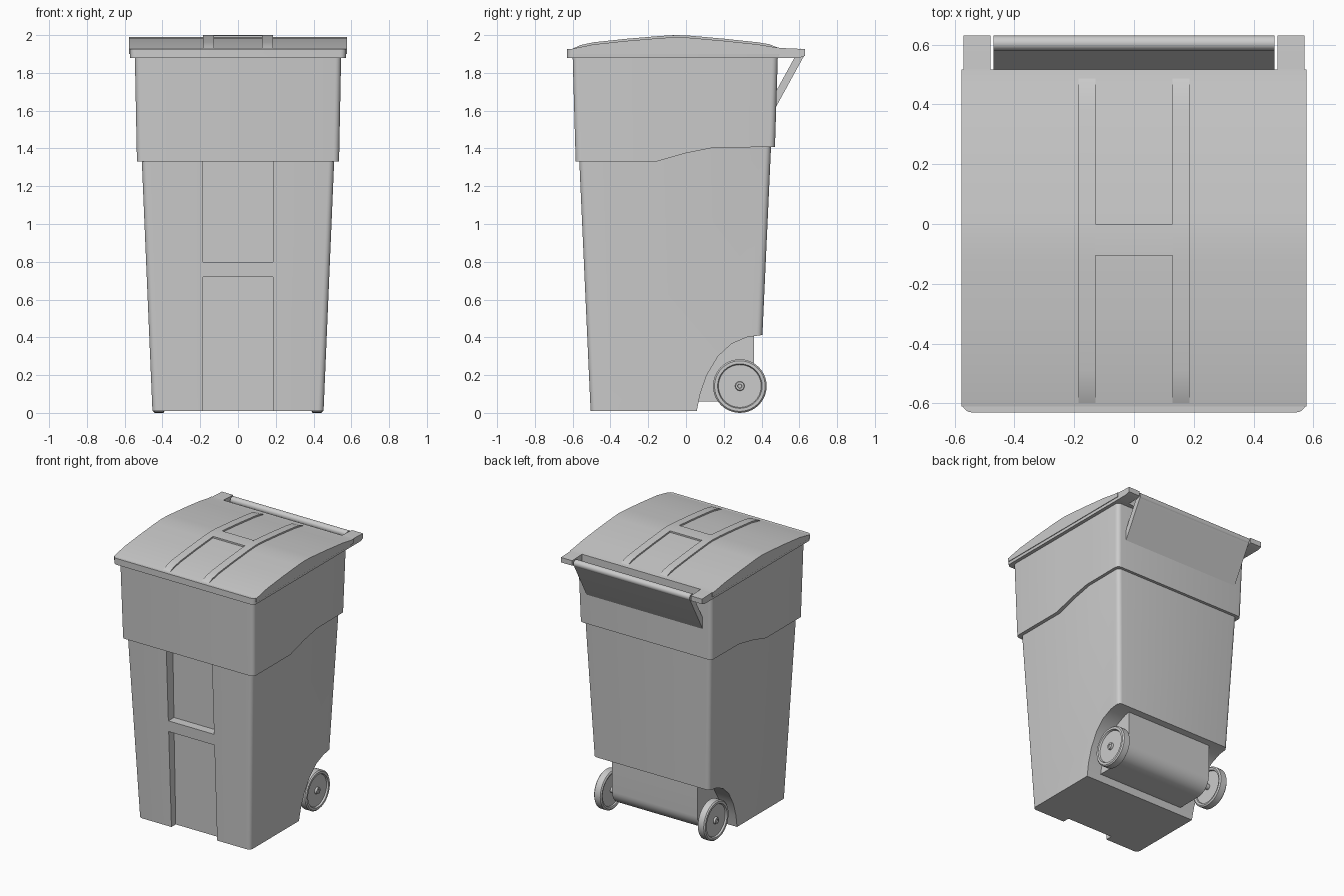
import bpy, bmesh, math

if "Cube" in bpy.data.objects:
    bpy.data.objects.remove(bpy.data.objects["Cube"])


def finish(name, bm, angle=35):
    bmesh.ops.recalc_face_normals(bm, faces=bm.faces[:])
    me = bpy.data.meshes.new(name)
    bm.to_mesh(me)
    bm.free()
    ob = bpy.data.objects.new(name, me)
    bpy.context.collection.objects.link(ob)
    smooth(ob, angle)
    return ob


def select(ob):
    bpy.ops.object.select_all(action='DESELECT')
    ob.select_set(True)
    bpy.context.view_layer.objects.active = ob


def smooth(ob, angle=35):
    select(ob)
    bpy.ops.object.shade_smooth_by_angle(angle=math.radians(angle))


def prism(name, pts, x0, x1, angle=25):
    """Extrude a (y, z) side profile from x0 to x1."""
    bm = bmesh.new()
    a = [bm.verts.new((x0, y, z)) for y, z in pts]
    b = [bm.verts.new((x1, y, z)) for y, z in pts]
    n = len(pts)
    for i in range(n):
        j = (i + 1) % n
        bm.faces.new((a[i], a[j], b[j], b[i]))
    bm.faces.new(a)
    bm.faces.new(b)
    return finish(name, bm, angle)


def ring(w, y0, y1, z, r=0.03, side_ys=()):
    """Rounded rectangle loop; z may be a function of y."""
    pts = []

    def corner(cx, cy, start):
        for k in range(6):
            t = math.radians(start + 18 * k)
            pts.append((cx + r * math.cos(t), cy + r * math.sin(t)))
    corner(w - r, y1 - r, 0)
    corner(r - w, y1 - r, 90)
    pts.extend((-w, y) for y in reversed(side_ys))
    corner(r - w, y0 + r, 180)
    corner(w - r, y0 + r, 270)
    pts.extend((w, y) for y in side_ys)
    return [(x, y, z(y) if callable(z) else z) for x, y in pts]


def loft(name, rings, cap_start=True):
    bm = bmesh.new()
    loops = [[bm.verts.new(p) for p in r] for r in rings]
    n = len(loops[0])
    for a, b in zip(loops, loops[1:]):
        for i in range(n):
            j = (i + 1) % n
            bm.faces.new((a[i], a[j], b[j], b[i]))
    if cap_start:
        bm.faces.new(loops[0])
    bm.faces.new(loops[-1])
    return finish(name, bm)


def lathe_x(name, profile, y, z, n=40):
    """Revolve (x, radius) points around an x-parallel axis, capping both ends."""
    rings = [[(x, y + r * math.cos(2 * math.pi * k / n), z + r * math.sin(2 * math.pi * k / n))
              for k in range(n)] for x, r in profile]
    return loft(name, rings)


def cut(ob, cutter):
    m = ob.modifiers.new("cut", 'BOOLEAN')
    m.operation = 'DIFFERENCE'
    m.solver = 'EXACT'
    m.object = cutter
    select(ob)
    bpy.ops.object.modifier_apply(modifier=m.name)
    bpy.data.objects.remove(cutter)


# Tapered lower body with front recesses and rear wheel well
body = loft("lower_body", [ring(0.453, -0.505, 0.386, 0.01), ring(0.515, -0.571, 0.453, 1.47)])
cut(body, prism("cutter_low", [(-0.7, -0.1), (-0.452, -0.1), (-0.475, 0.72), (-0.7, 0.72)], -0.185, 0.185))
cut(body, prism("cutter_high", [(-0.7, 0.80), (-0.476, 0.80), (-0.49, 1.38), (-0.7, 1.38)], -0.185, 0.185))
well = [(0.055, -0.1), (0.057, 0.01), (0.075, 0.1), (0.11, 0.2), (0.17, 0.30), (0.24, 0.365),
        (0.32, 0.40), (0.42, 0.415), (0.6, 0.415), (0.6, -0.1)]
cut(body, prism("cutter_well", well, -0.7, 0.7))
smooth(body, 25)


# Upper collar whose lower edge steps up towards the back
def edge_z(y):
    steps = [(-0.16, 1.33), (0.0, 1.375), (0.15, 1.405)]
    if y <= steps[0][0]:
        return 1.33
    for (ya, za), (yb, zb) in zip(steps, steps[1:]):
        if y <= yb:
            return za + (zb - za) * (y - ya) / (yb - ya)
    return 1.407


ys = (-0.16, 0.0, 0.15)
loft("upper_collar", [ring(0.44, -0.48, 0.38, edge_z, 0.03, ys),
                      ring(0.535, -0.584, 0.471, edge_z, 0.03, ys),
                      ring(0.546, -0.60, 0.486, 1.885, 0.03, ys)], cap_start=False)

# Lid: rim, dome and rear ears
loft("lid_rim", [ring(0.571, -0.63, 0.517, 1.88), ring(0.574, -0.63, 0.517, 1.926)])
crown = [(-0.49, 1.951), (-0.31, 1.970), (-0.13, 1.985), (-0.05, 1.989),
         (0.02, 1.986), (0.20, 1.970), (0.38, 1.951)]
prism("lid_dome", [(-0.61, 1.90), (-0.61, 1.926)] + crown + [(0.48, 1.934), (0.517, 1.931), (0.517, 1.90)],
      -0.577, 0.577)
for s, side in ((-1, "left"), (1, "right")):
    prism(side + "_lid_ear", [(0.45, 1.88), (0.60, 1.88), (0.63, 1.89), (0.63, 1.926), (0.517, 1.931), (0.45, 1.931)],
          s * 0.48, s * 0.571)

# Raised H-shaped ribs on the lid
rib = [(-0.60, 1.91), (-0.60, 1.928), (-0.56, 1.947)] + [(y, z + 0.011) for y, z in crown]
rib += [(0.44, 1.952), (0.49, 1.932), (0.49, 1.91)]
for s, side in ((-1, "left"), (1, "right")):
    prism(side + "_lid_rib", rib, s * 0.128, s * 0.185)
prism("lid_cross_rib", [(-0.105, 1.91), (-0.105, 1.998), (-0.05, 2.0), (0.0, 1.998), (0.0, 1.91)], -0.13, 0.13)

# Rear handle: grip bar and sloping plate
lathe_x("handle_bar", [(-0.47, 0.025), (0.47, 0.025)], 0.605, 1.903, 24)
prism("handle_plate", [(0.582, 1.895), (0.47, 1.69), (0.47, 1.61), (0.482, 1.63), (0.626, 1.892)], -0.47, 0.47)

# Axle housing between the wheels, rounded at the lower back
arc = [(0.25 + 0.11 * math.sin(t), 0.17 - 0.11 * math.cos(t))
       for t in (math.pi / 2 * k / 10 for k in range(11))]
prism("axle_housing", [(0.03, 0.06)] + arc + [(0.36, 0.5), (0.03, 0.5)], -0.345, 0.345)

# Axle and wheels with recessed discs and hubs
lathe_x("axle", [(-0.40, 0.02), (0.40, 0.02)], 0.285, 0.142, 20)
wheel = [(0.402, 0.115), (0.392, 0.118), (0.388, 0.132), (0.395, 0.142), (0.442, 0.142),
         (0.45, 0.134), (0.45, 0.118), (0.438, 0.113), (0.438, 0.025), (0.452, 0.022), (0.452, 0.012),
         (0.447, 0.010)]
for s, side in ((-1, "left"), (1, "right")):
    lathe_x(side + "_wheel", [(s * x, r) for x, r in wheel], 0.285, 0.142)
